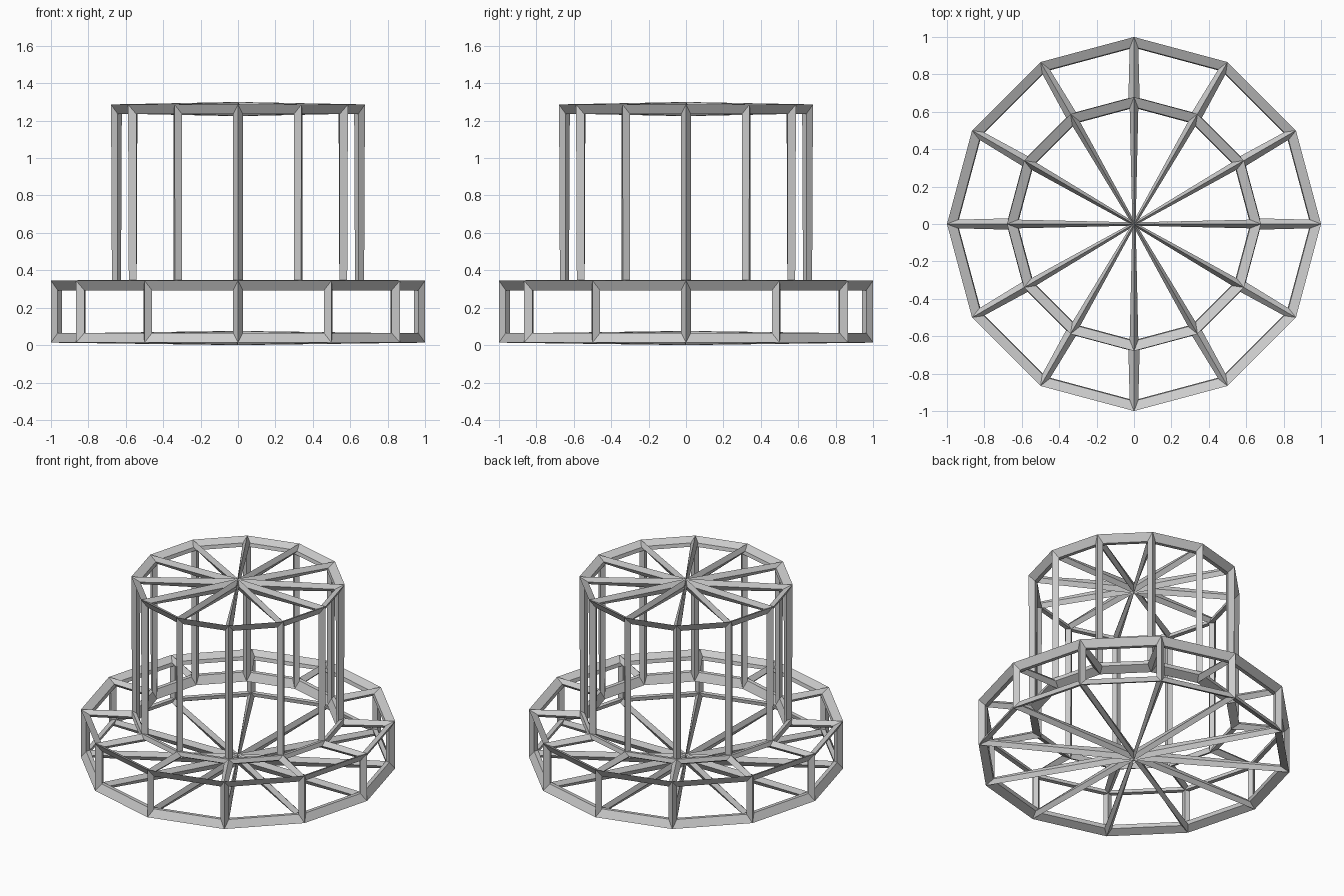
import bpy, bmesh, math

if "Cube" in bpy.data.objects:
    bpy.data.objects.remove(bpy.data.objects["Cube"])

SIDES = 12
HALF = 0.038            # half strut thickness
BASE_R, TOWER_R = 0.971, 0.65
STEP_Z, TOP_Z = 0.32, 1.262

bm = bmesh.new()


def ring(radius, z):
    return [bm.verts.new((radius * math.cos(2 * math.pi * i / SIDES),
                          radius * math.sin(2 * math.pi * i / SIDES), z))
            for i in range(SIDES)]


# Stepped profile: wide drum, flat ledge, narrower tower
rings = [ring(r, z) for r, z in ((BASE_R, HALF), (BASE_R, STEP_Z),
                                 (TOWER_R, STEP_Z), (TOWER_R, TOP_Z))]
for low, high in zip(rings, rings[1:]):
    for i in range(SIDES):
        j = (i + 1) % SIDES
        bm.faces.new((low[i], low[j], high[j], high[i]))

# Triangle-fan caps give the radiating spokes
for loop, z, flip in ((rings[0], HALF, True), (rings[-1], TOP_Z, False)):
    hub = bm.verts.new((0, 0, z))
    for i in range(SIDES):
        a, b = loop[i], loop[(i + 1) % SIDES]
        bm.faces.new((b, a, hub) if flip else (a, b, hub))

bm.normal_update()
mesh = bpy.data.meshes.new("stepped_frame")
bm.to_mesh(mesh)
bm.free()
frame = bpy.data.objects.new("stepped_frame", mesh)
bpy.context.collection.objects.link(frame)

# Turn every edge into a square strut
wire = frame.modifiers.new("struts", 'WIREFRAME')
wire.thickness = 2 * HALF
wire.offset = 0
wire.use_even_offset = False
wire.use_relative_offset = False
wire.use_replace = True
